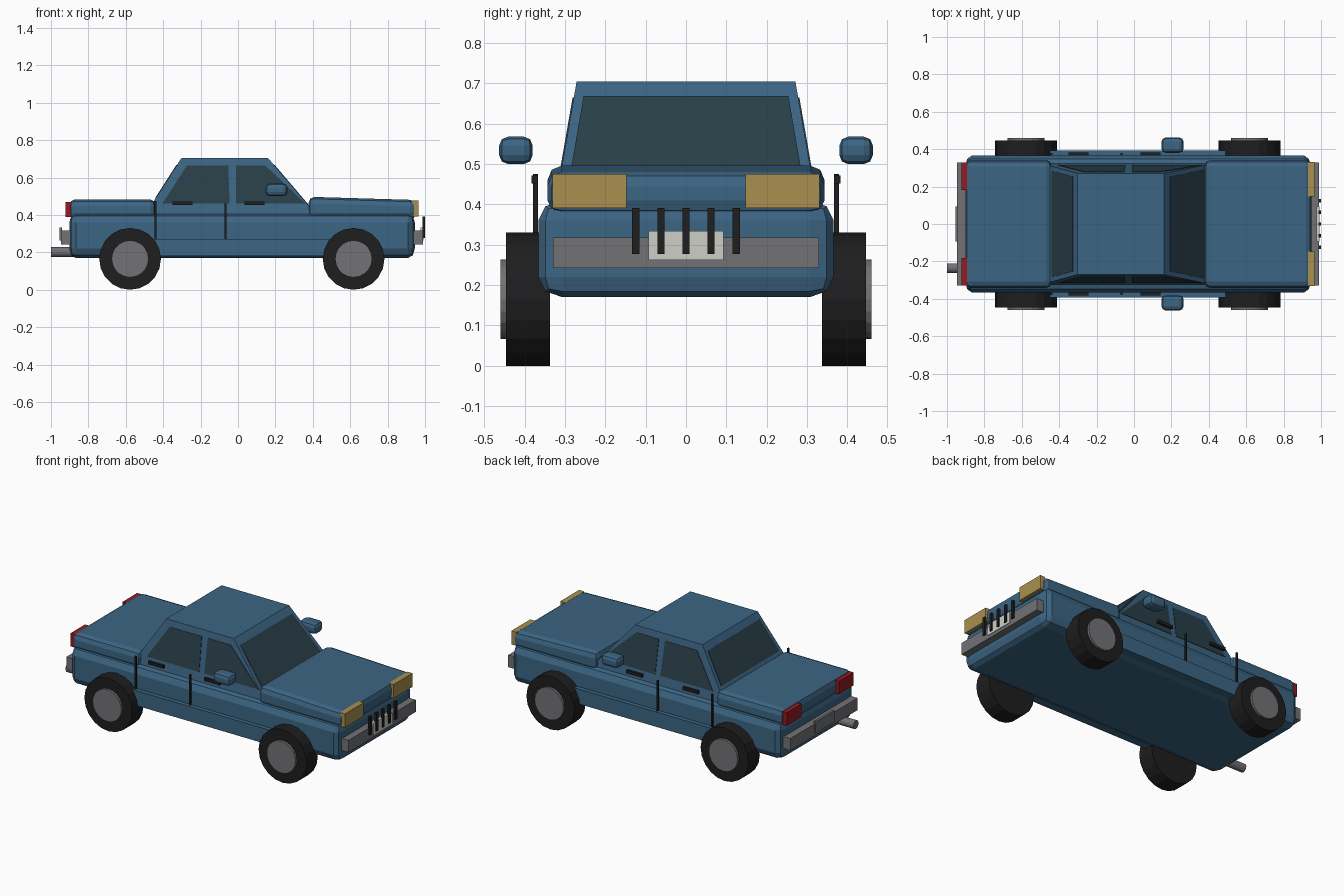
import bpy, bmesh, math
from mathutils import Vector, Matrix

if "Cube" in bpy.data.objects:
    bpy.data.objects.remove(bpy.data.objects["Cube"])

def mat(name, c):
    m = bpy.data.materials.new(name)
    m.diffuse_color = (*c, 1)
    m.use_nodes = True
    m.node_tree.nodes["Principled BSDF"].inputs["Base Color"].default_value = m.diffuse_color
    return m

BLUE = mat("blue_paint", (.045, .13, .23))
GLASS = mat("dark_glass", (.022, .05, .065))
BLACK = mat("black_rubber", (.013, .013, .014))
STEEL = mat("steel", (.17, .17, .18))
GOLD = mat("amber_lamp", (.40, .28, .08))
RED = mat("red_lamp", (.30, .01, .015))
WHITE = mat("pale_plate", (.62, .62, .58))

def finish(bm, name, m):
    bmesh.ops.recalc_face_normals(bm, faces=bm.faces)
    me = bpy.data.meshes.new(name)
    bm.to_mesh(me)
    bm.free()
    me.materials.append(m)
    ob = bpy.data.objects.new(name, me)
    bpy.context.collection.objects.link(ob)
    return ob

def box(name, lo, hi, m, bevel=None, seg=2):
    """Box between two corners; bevel gives a separate chamfer size per axis."""
    lo, hi = Vector(lo), Vector(hi)
    b = Vector(bevel or (1, 1, 1))
    size = hi - lo
    bm = bmesh.new()
    bmesh.ops.create_cube(bm, size=1)
    bmesh.ops.scale(bm, verts=bm.verts, vec=[size[i] / b[i] for i in range(3)])
    if bevel:
        bmesh.ops.bevel(bm, geom=bm.edges[:], offset=1, segments=seg, profile=.5, affect='EDGES')
    bmesh.ops.scale(bm, verts=bm.verts, vec=b)
    bmesh.ops.translate(bm, verts=bm.verts, vec=(lo + hi) / 2)
    return finish(bm, name, m)

def cylinder(name, center, r, depth, axis, m, sides=20):
    bm = bmesh.new()
    bmesh.ops.create_cone(bm, cap_ends=True, segments=sides, radius1=r, radius2=r, depth=depth)
    rot = Matrix.Rotation(math.pi / 2, 4, 'X' if axis == 'Y' else 'Y')
    bmesh.ops.transform(bm, matrix=Matrix.Translation(center) @ rot, verts=bm.verts)
    return finish(bm, name, m)

def panel(name, pts, out, m):
    """Thin pane from an outline, pushed slightly along its outward direction."""
    bm = bmesh.new()
    out = Vector(out).normalized()
    f = bm.faces.new([bm.verts.new(Vector(p) - out * .004) for p in pts])
    r = bmesh.ops.extrude_face_region(bm, geom=[f])
    vs = [g for g in r["geom"] if isinstance(g, bmesh.types.BMVert)]
    bmesh.ops.translate(bm, verts=vs, vec=out * .007)
    return finish(bm, name, m)

# Body shell, bonnet and boot
box("lower_body", (-.902, -.366, .17), (.945, .366, .41), BLUE, (.035, .06, .05))
hood = box("hood", (.377, -.343, .375), (.95, .343, .497), BLUE, (.03, .035, .035))
for v in hood.data.vertices:
    if v.co.z > .42:
        v.co.z -= .017 * (v.co.x - .377) / .573
box("trunk", (-.902, -.343, .375), (-.44, .343, .483), BLUE, (.03, .035, .035))

# Cabin as a tapered block
Z0, Z1 = .40, .705
bm = bmesh.new()
rings = []
for z, x0, x1, y in ((Z0, -.497, .42, .324), (Z1, -.302, .16, .271)):
    rings.append([bm.verts.new(p) for p in ((x0, -y, z), (x1, -y, z), (x1, y, z), (x0, y, z))])
bm.faces.new(rings[0])
bm.faces.new(rings[1])
for i in range(4):
    j = (i + 1) % 4
    bm.faces.new((rings[0][i], rings[0][j], rings[1][j], rings[1][i]))
finish(bm, "cabin", BLUE)

def lerp(a, b, z):
    return a + (b - a) * (z - Z0) / (Z1 - Z0)

# Windscreen and rear window
for name, a, b, zb, s in (("windshield", .42, .16, .455, 1), ("rear_window", -.497, -.302, .49, -1)):
    pts = []
    for z, k in ((zb, 1), (.667, -1)):
        y = lerp(.324, .271, z) - .024
        pts += [(lerp(a, b, z), -k * y, z), (lerp(a, b, z), k * y, z)]
    panel(name, pts, (s * (Z1 - Z0), 0, abs(b - a)), GLASS)

# Parts mirrored on both sides
for s, side in ((-1, "right"), (1, "left")):
    for name, prof in (("rear_side_window", ((-.405, .46), (-.045, .46), (-.052, .665), (-.272, .665))),
                       ("front_side_window", ((-.01, .46), (.36, .46), (.145, .665), (-.01, .665)))):
        panel(f"{side}_{name}", [(x, s * lerp(.324, .271, z), z) for x, z in prof],
              (0, s * (Z1 - Z0), .053), GLASS)

    def sbox(name, x, y, z, m, bevel=None):
        y0, y1 = sorted((s * y[0], s * y[1]))
        return box(f"{side}_{name}", (x[0], y0, z[0]), (x[1], y1, z[1]), m, bevel)

    sbox("side_skirt", (-.45, .49), (.34, .392), (.18, .272), BLUE)
    sbox("rear_door_seam", (-.446, -.436), (.367, .379), (.2, .475), BLACK)
    sbox("front_door_seam", (-.072, -.062), (.367, .379), (.2, .46), BLACK)
    sbox("rear_door_handle", (-.35, -.243), (.367, .383), (.452, .472), BLACK)
    sbox("front_door_handle", (.035, .142), (.367, .383), (.452, .472), BLACK)
    sbox("mirror", (.147, .265), (.38, .463), (.5, .568), BLUE, (.025, .022, .022))
    sbox("headlight", (.93, .965), (.147, .331), (.391, .476), GOLD)
    sbox("taillight", (-.921, -.89), (.183, .328), (.39, .47), RED)
    for x, end in ((-.577, "rear"), (.618, "front")):
        cylinder(f"{side}_{end}_tire", (x, s * .391, .165), .165, .109, 'Y', BLACK)
        cylinder(f"{side}_{end}_hubcap", (x, s * .415, .165), .099, .09, 'Y', STEEL)

# Bumpers, plates, grille and exhaust
box("front_bumper", (.93, -.329, .243), (.989, .329, .318), STEEL)
box("rear_bumper", (-.947, -.329, .243), (-.89, .329, .318), STEEL)
box("front_plate", (.975, -.093, .262), (.993, .093, .334), WHITE)
box("rear_plate", (-.955, -.093, .262), (-.94, .093, .334), STEEL)
for i in range(-2, 3):
    y = i * .0622
    box(f"grille_bar_{i + 3}", (.986, y - .009, .277), (1, y + .009, .391), BLACK)
cylinder("exhaust", (-.91, -.236, .202), .026, .18, 'X', STEEL, 16)
